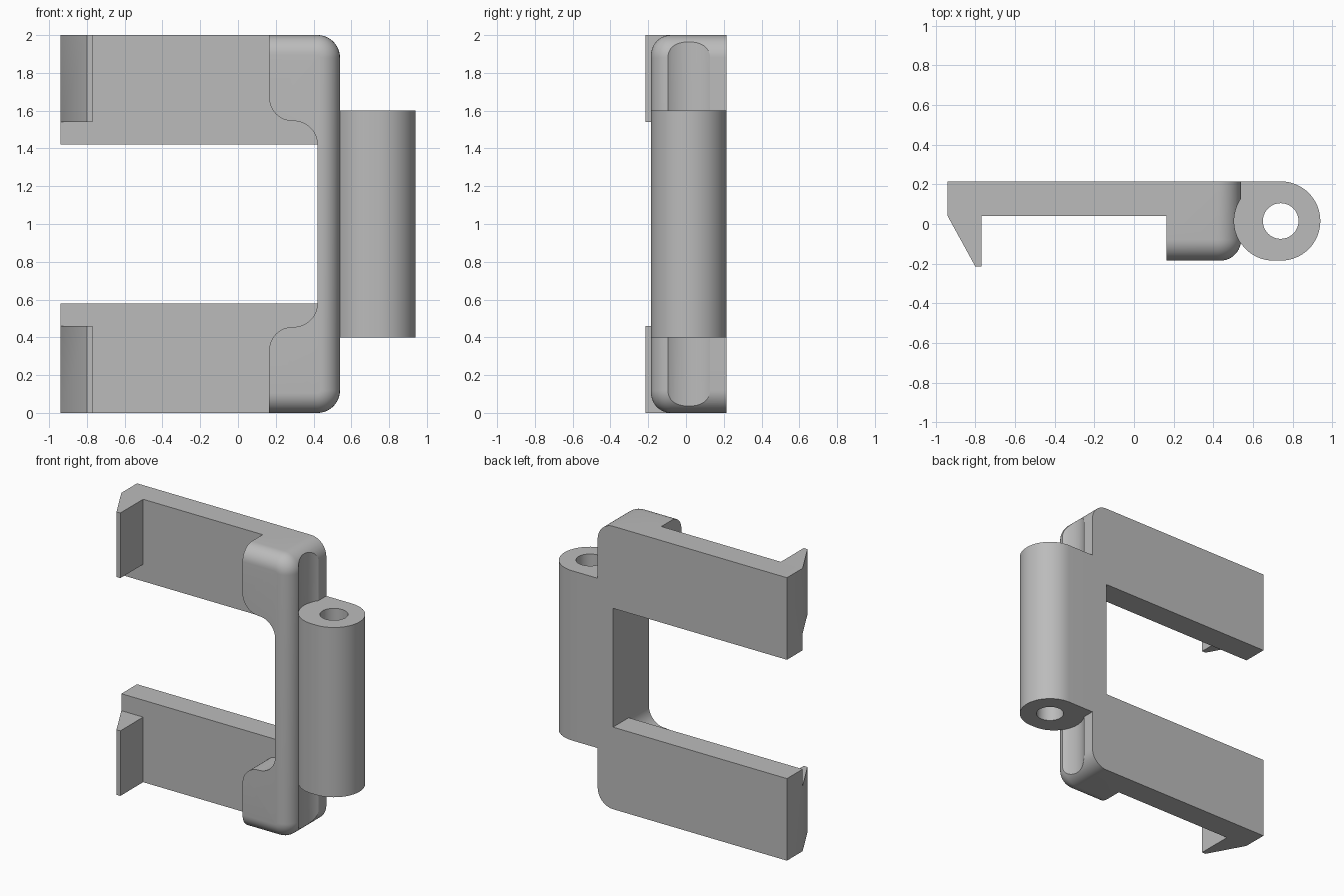
import bpy, bmesh
from math import pi, cos, sin

cube = bpy.data.objects.get("Cube")
if cube:
    bpy.data.objects.remove(cube, do_unlink=True)

# Main levels
BACK, FRONT, PLATE = 0.215, -0.185, 0.04
LEFT, RIGHT, INNER = -0.94, 0.54, 0.42
MID, PIN_X, ROUND_X, R = 0.015, 0.74, 0.705, 0.2

grey = bpy.data.materials.new("light grey")
grey.use_nodes = True
grey.diffuse_color = (0.5, 0.5, 0.5, 1)
grey.node_tree.nodes["Principled BSDF"].inputs["Base Color"].default_value = (0.5, 0.5, 0.5, 1)


def arc(cx, cy, r, a0, a1, n=16):
    """Points on an arc, angles in half turns."""
    return [(cx + r * cos(pi * (a0 + (a1 - a0) * i / n)),
             cy + r * sin(pi * (a0 + (a1 - a0) * i / n))) for i in range(n + 1)]


def to_object(bm, name):
    bmesh.ops.recalc_face_normals(bm, faces=bm.faces)
    mesh = bpy.data.meshes.new(name)
    bm.to_mesh(mesh)
    bm.free()
    mesh.materials.append(grey)
    ob = bpy.data.objects.new(name, mesh)
    bpy.context.collection.objects.link(ob)
    return ob


def prism(name, pts, lo, hi, axis="z"):
    """Extrude an (x, y) profile along z, or an (x, z) profile along y."""
    bm = bmesh.new()
    place = (lambda p, t: (p[0], p[1], t)) if axis == "z" else (lambda p, t: (p[0], t, p[1]))
    rings = [[bm.verts.new(place(p, t)) for p in pts] for t in (lo, hi)]
    n = len(pts)
    for ring in rings:
        bm.faces.new(ring)
    for i in range(n):
        j = (i + 1) % n
        bm.faces.new((rings[0][i], rings[0][j], rings[1][j], rings[1][i]))
    return to_object(bm, name)


def combine(target, tool, operation):
    mod = target.modifiers.new(tool.name, "BOOLEAN")
    mod.operation, mod.solver, mod.object = operation, "EXACT", tool
    bpy.context.view_layer.objects.active = target
    bpy.ops.object.modifier_apply(modifier=mod.name)
    bpy.data.objects.remove(tool, do_unlink=True)


# Frame blank: right corners rounded, then the front rim filleted
outline = ([(LEFT, 0)] + arc(RIGHT - 0.12, 0.12, 0.12, -0.5, 0)
           + arc(RIGHT - 0.12, 1.88, 0.12, 0, 0.5) + [(LEFT, 2)])
frame = prism("clip_frame", outline, FRONT, BACK, "y")
bm = bmesh.new()
bm.from_mesh(frame.data)
rim = [e for e in bm.edges
       if all(v.co.y < FRONT + 0.001 for v in e.verts)
       and any(v.co.x > LEFT + 0.01 for v in e.verts)]
bmesh.ops.bevel(bm, geom=rim, offset=0.105, segments=10, profile=0.5,
                affect="EDGES", clamp_overlap=False)
bm.to_mesh(frame.data)
bm.free()

# Thin the arms, leaving the thick end with its S-shaped shoulders
upper = arc(0.29, 1.67, 0.125, 1, 1.5) + arc(0.295, 1.42, 0.125, 0.5, 0)
lower = [(x, 2 - z) for x, z in reversed(upper)]
pocket = [(-1.1, 2.1), (0.165, 2.1)] + upper + lower + [(0.165, -0.1), (-1.1, -0.1)]
combine(frame, prism("pocket_cutter", pocket, -0.5, PLATE, "y"), "DIFFERENCE")

# Opening between the arms
window = [(-1.1, 0.58), (INNER, 0.58), (INNER, 1.42), (-1.1, 1.42)]
combine(frame, prism("window_cutter", window, -0.5, 0.5, "y"), "DIFFERENCE")

# Shallow groove above and below the hinge barrel
groove = arc(ROUND_X, MID, R, 0.5, 2.5, 64)[:-1]
for lo, hi in ((-0.1, 0.4), (1.6, 2.1)):
    combine(frame, prism("groove_cutter", groove, lo, hi), "DIFFERENCE")

# Hinge barrel, flush with the back, and its pin hole
barrel = (arc(PIN_X, MID, R, 0.5, -0.5, 32) + arc(ROUND_X, MID, R, -0.5, -1, 16)
          + [(ROUND_X - R, BACK)])
combine(frame, prism("hinge_barrel", barrel, 0.4, 1.6), "UNION")
hole = arc(PIN_X, MID, 0.09, 0, 2, 40)[:-1]
combine(frame, prism("pin_cutter", hole, 0.3, 1.7), "DIFFERENCE")

# Wedge hooks at the arm tips
hook = [(LEFT, PLATE), (-0.8, -0.215), (-0.77, -0.215), (-0.77, PLATE)]
for name, lo, hi in (("lower_hook", 0, 0.46), ("upper_hook", 1.54, 2)):
    combine(frame, prism(name, hook, lo, hi), "UNION")

bpy.ops.object.select_all(action="DESELECT")
frame.select_set(True)
bpy.context.view_layer.objects.active = frame
bpy.ops.object.shade_smooth_by_angle(angle=pi / 6)
